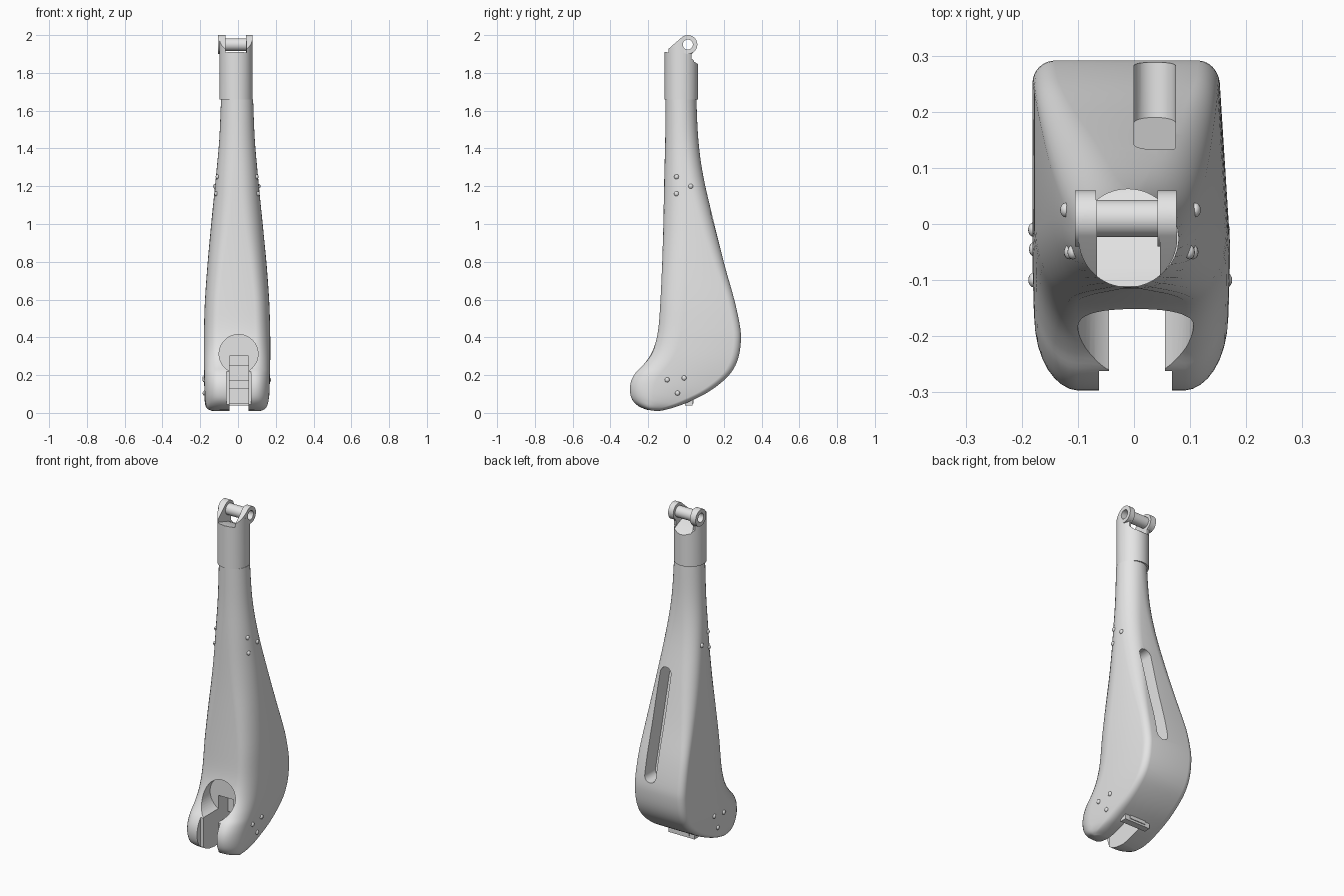
import bpy, bmesh, math
from mathutils import Vector
from mathutils.bvhtree import BVHTree

cube = bpy.data.objects.get("Cube")
if cube:
    bpy.data.objects.remove(cube)

grey = bpy.data.materials.new("light_grey")
grey.use_nodes = True
grey.diffuse_color = (0.78, 0.78, 0.78, 1)
grey.node_tree.nodes["Principled BSDF"].inputs["Base Color"].default_value = (0.78, 0.78, 0.78, 1)


def loft(name, rings):
    """Closed mesh skinned through rings of equal point count."""
    bm = bmesh.new()
    loops = [[bm.verts.new(p) for p in r] for r in rings]
    n = len(loops[0])
    for a, b in zip(loops, loops[1:]):
        for i in range(n):
            bm.faces.new((a[i], a[(i + 1) % n], b[(i + 1) % n], b[i]))
    bm.faces.new(loops[0][::-1])
    bm.faces.new(loops[-1])
    bmesh.ops.recalc_face_normals(bm, faces=bm.faces)
    mesh = bpy.data.meshes.new(name)
    bm.to_mesh(mesh)
    bm.free()
    obj = bpy.data.objects.new(name, mesh)
    bpy.context.collection.objects.link(obj)
    mesh.materials.append(grey)
    return obj


def plate(name, yz, x0, x1):
    """Side profile extruded across x."""
    return loft(name, [[(x, y, z) for y, z in yz] for x in (x0, x1)])


def box(name, x, y, z):
    return plate(name, [(y[0], z[0]), (y[1], z[0]), (y[1], z[1]), (y[0], z[1])], *x)


def arc(cy, cz, r, a0=0, a1=360, n=32):
    full = a1 - a0 == 360
    steps = [math.radians(a0 + (a1 - a0) * i / (n if full else n - 1)) for i in range(n)]
    return [(cy + r * math.cos(a), cz + r * math.sin(a)) for a in steps]


def boolean(obj, cutter, op="DIFFERENCE"):
    mod = obj.modifiers.new("cut", "BOOLEAN")
    mod.operation, mod.object, mod.solver = op, cutter, "EXACT"
    smooth(obj, False)
    bpy.ops.object.modifier_apply(modifier=mod.name)
    bpy.data.objects.remove(cutter)


def smooth(obj, shade=True):
    bpy.ops.object.select_all(action="DESELECT")
    obj.select_set(True)
    bpy.context.view_layer.objects.active = obj
    if shade:
        bpy.ops.object.shade_smooth_by_angle(angle=math.radians(35))


def mix(a, b, t):
    return a + (b - a) * t


# Leg body stations: front y, z, back y, z, half width, roundness
stations = [
    (-.108, 1.66, .055, 1.66, .085, 1), (-.110, 1.45, .065, 1.45, .094, .85),
    (-.115, 1.25, .092, 1.25, .112, .6), (-.120, 1.0, .150, 1.0, .137, .35),
    (-.126, .80, .205, .78, .156, .12), (-.135, .60, .258, .59, .170, 0),
    (-.146, .45, .287, .45, .175, 0), (-.165, .36, .290, .37, .176, 0),
    (-.192, .30, .275, .285, .176, 0), (-.230, .25, .240, .215, .175, 0),
    (-.265, .215, .180, .155, .174, 0), (-.290, .17, .100, .100, .173, 0),
    (-.297, .12, .000, .052, .171, 0), (-.285, .07, -.060, .030, .167, 0),
    (-.250, .035, -.110, .016, .156, 0), (-.205, .016, -.150, .009, .135, 0),
]


def catmull(pts, sub):
    out = []
    for i in range(len(pts) - 1):
        p = [pts[max(0, min(len(pts) - 1, i + k))] for k in (-1, 0, 1, 2)]
        for s in range(sub):
            t = s / sub
            out.append([.5 * (2 * b + (c - a) * t + (2 * a - 5 * b + 4 * c - d) * t * t
                              + (3 * b - a - 3 * c + d) * t ** 3) for a, b, c, d in zip(*p)])
    return out + [list(pts[-1])]


def section(yf, zf, yb, zb, hw, k):
    """Rounded box section with soft front corners and tighter back corners."""
    k = max(0, min(1, k))
    length = math.hypot(yb - yf, zb - zf)
    fx, fy = mix(.08, hw, k), mix(min(.13, .55 * length), length / 2, k)
    bx, by = mix(.04, hw, k), mix(min(.04, .35 * length), length / 2, k)
    corners = [(1, 0, fx, fy, 270), (1, 1, bx, by, 0), (-1, 1, bx, by, 90), (-1, 0, fx, fy, 180)]
    ring = []
    for sx, back, rx, ry, a0 in corners:
        for i in range(9):
            a = math.radians(a0 + 2 + 86 * i / 8)
            x = sx * (hw - rx) + rx * math.cos(a)
            v = (length - ry if back else ry) + ry * math.sin(a)
            t = v / length
            if x > 0:
                x *= 1 - .2 * (1 - k) * max(0, t - .4)
            ring.append((x - .005, mix(yf, yb, t), mix(zf, zb, t)))
    return ring


body = loft("leg_body", [section(*s) for s in catmull(stations, 4)])

# Bolt positions are projected onto the uncut skin
bm = bmesh.new()
bm.from_mesh(body.data)
skin = BVHTree.FromBMesh(bm)
bm.free()
for y, z in [(-.05, 1.25), (.025, 1.2), (-.05, 1.16), (-.1, .175), (-.01, .185), (-.045, .105)]:
    for side, label in ((1, "left"), (-1, "right")):
        hit = skin.ray_cast(Vector((side, y, z)), Vector((-side, 0, 0)))[0]
        if hit:
            bpy.ops.mesh.primitive_uv_sphere_add(segments=16, ring_count=8, radius=.013, location=hit)
            bolt = bpy.context.object
            bolt.name = label + "_bolt"
            bolt.scale.x = .75
            bolt.data.materials.append(grey)
            smooth(bolt)

# Keyhole recess and fork channel at the foot
ring = arc(.003, .312, .103, n=48)
boolean(body, loft("recess_cutter", [[(x, y, z) for x, z in ring] for y in (-.4, -.12)]))
boolean(body, box("fork_mouth_cutter", (-.062, .068), (-.4, -.262), (-.1, .28)))
boolean(body, box("fork_channel_cutter", (-.045, .055), (-.41, .035), (-.11, .3)))

# Long slotted pocket in the sloping back
slot = arc(.037, 1.033, .037, 0, 180, 16) + arc(.037, .477, .037, 180, 360, 16)
boolean(body, loft("back_slot_cutter", [
    [(x, .13 + (1.07 - z) * .254 + d, z) for x, z in slot] for d in (-.1, .15)]))
smooth(body)

# Crossbars and bottom tab inside the channel
box("upper_crossbar", (-.047, .057), (-.03, .04), (.17, .25))
box("lower_crossbar", (-.047, .057), (-.02, .04), (.05, .13))
box("bottom_tab", (-.08, .09), (-.005, .035), (.038, .1))

# Ankle collar, trimmed by the side profile, with an open channel on top
collar = loft("collar", [[(x, y, z) for x, y in arc(-.011, -.025, .088, n=64)] for z in (1.66, 2.05)])
trim = [(-.13, 1.6), (.08, 1.6), (.08, 1.83), (.03, 1.875), (.03, 1.9)]
trim += arc(.01, 1.95, .05, -45, 130, 20) + [(-.13, 1.895)]
boolean(collar, plate("collar_trim", trim, -.2, .2), "INTERSECT")
channel = [(-.13, 1.915), (-.08, 1.905), (0, 1.88), (.1, 1.83), (.1, 2.1), (-.13, 2.1)]
boolean(collar, plate("channel_cutter", channel, -.066, .046))
boolean(collar, plate("pin_hole_cutter", arc(.01, 1.95, .027), -.21, .21))
smooth(collar)
seam = loft("collar_seam", [[(x, y, z) for x, y in arc(-.008, -.026, .081, n=48)] for z in (1.65, 1.67)])
smooth(seam)

# Clevis lugs and the hollow pin between them
for name, r, x0, x1 in (("right_lug", .05, -.105, -.068), ("left_lug", .05, .042, .076),
                        ("hollow_pin", .033, -.085, .06)):
    part = plate(name, arc(.01, 1.95, r, n=40), x0, x1)
    boolean(part, plate("bore_cutter", arc(.01, 1.95, .0265), -.2, .2))
    smooth(part)
